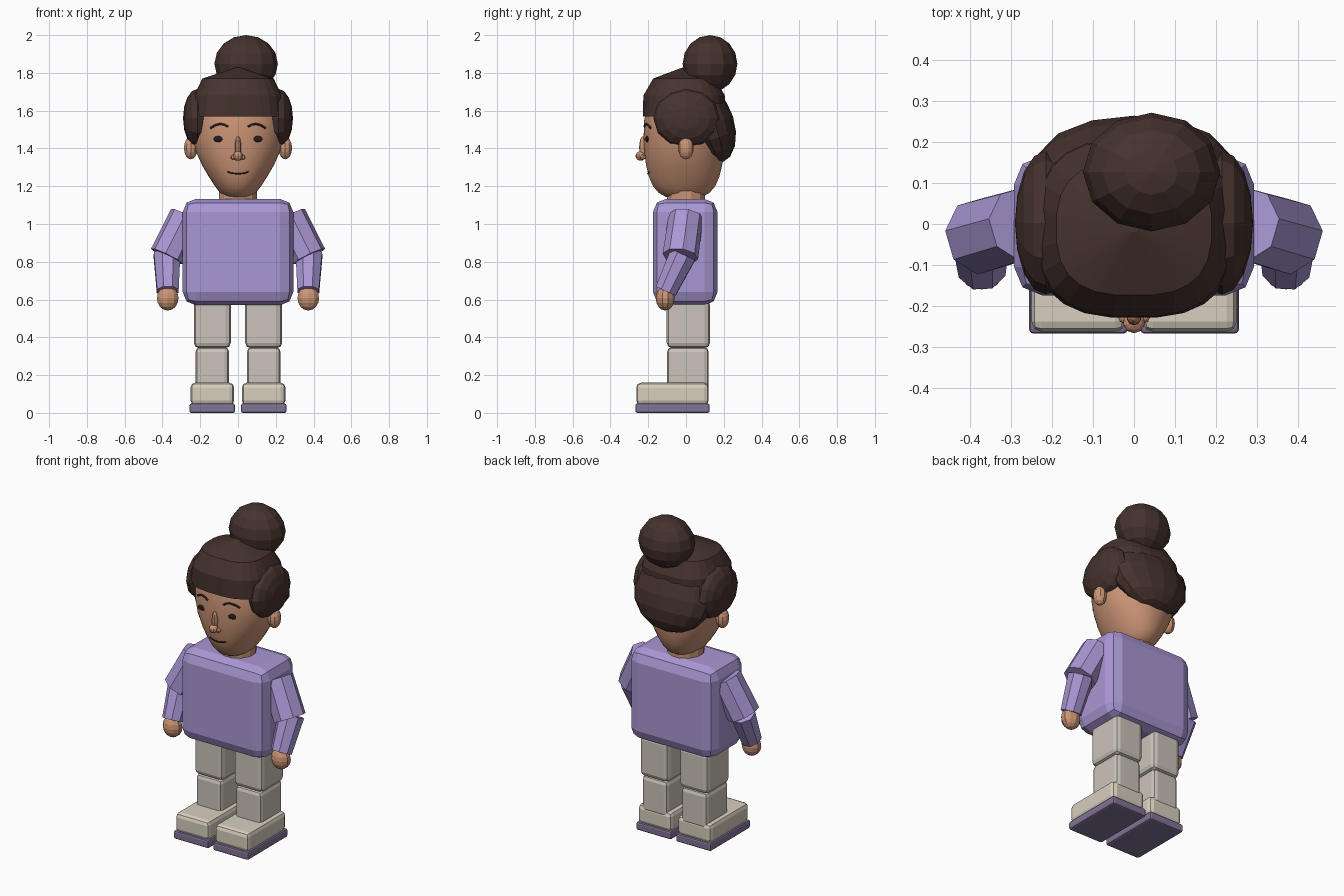
import bpy, bmesh, math
from mathutils import Matrix, Vector

if "Cube" in bpy.data.objects:
    bpy.data.objects.remove(bpy.data.objects["Cube"])


def material(name, rgb):
    m = bpy.data.materials.new(name)
    m.diffuse_color = (*rgb, 1)
    m.use_nodes = True
    m.node_tree.nodes["Principled BSDF"].inputs["Base Color"].default_value = m.diffuse_color
    return m


SKIN = material("skin", (0.60, 0.30, 0.18))
HAIR = material("hair", (0.06, 0.032, 0.026))
KNIT = material("sweater", (0.40, 0.31, 0.66))
CLOTH = material("trousers", (0.60, 0.55, 0.49))
SHOE = material("shoe", (0.68, 0.62, 0.52))
SOLE = material("sole", (0.22, 0.17, 0.30))
DARK = material("face_line", (0.02, 0.012, 0.012))


def finish(name, bm, mat):
    bmesh.ops.recalc_face_normals(bm, faces=bm.faces)
    me = bpy.data.meshes.new(name)
    bm.to_mesh(me)
    bm.free()
    me.materials.append(mat)
    ob = bpy.data.objects.new(name, me)
    bpy.context.collection.objects.link(ob)
    return ob


def ball(name, loc, radii, mat, segs=12, rings=8, rot=None):
    bm = bmesh.new()
    bmesh.ops.create_uvsphere(bm, u_segments=segs, v_segments=rings, radius=1)
    m = Matrix.Translation(loc) @ (rot or Matrix()) @ Matrix.Diagonal((*radii, 1))
    bm.transform(m)
    return finish(name, bm, mat)


def box(name, lo, hi, mat, bevel, segs=2):
    bm = bmesh.new()
    bmesh.ops.create_cube(bm, size=1)
    lo, hi = Vector(lo), Vector(hi)
    bm.transform(Matrix.Translation((lo + hi) / 2) @ Matrix.Diagonal((*(hi - lo), 1)))
    bmesh.ops.bevel(bm, geom=bm.edges[:], offset=bevel, segments=segs, profile=0.5, affect='EDGES')
    return finish(name, bm, mat)


def tube(name, a, b, r1, r2, mat, segs=8):
    a, b = Vector(a), Vector(b)
    d = b - a
    bm = bmesh.new()
    bmesh.ops.create_cone(bm, cap_ends=True, segments=segs, radius1=r1, radius2=r2, depth=d.length)
    q = d.to_track_quat('Z', 'Y').to_matrix().to_4x4()
    bm.transform(Matrix.Translation((a + b) / 2) @ q @ Matrix.Rotation(math.pi / segs, 4, 'Z'))
    return finish(name, bm, mat)


def loft(name, rings, cy, n, segs, mat):
    """Stack of superellipse rings (z, rx, ry), capped at both ends."""
    bm = bmesh.new()
    loops = []
    for z, rx, ry in rings:
        loop = []
        for i in range(segs):
            t = 2 * math.pi * (i + 0.5) / segs
            c, s = math.cos(t), math.sin(t)
            loop.append(bm.verts.new((rx * math.copysign(abs(c) ** (2 / n), c),
                                      cy + ry * math.copysign(abs(s) ** (2 / n), s), z)))
        loops.append(loop)
    for p, q in zip(loops, loops[1:]):
        for i in range(segs):
            j = (i + 1) % segs
            bm.faces.new((p[i], p[j], q[j], q[i]))
    bm.faces.new(loops[0])
    bm.faces.new(loops[-1])
    return finish(name, bm, mat)


# Head
HEAD = [(1.13, 0.035, 0.05), (1.145, 0.07, 0.10), (1.165, 0.095, 0.135), (1.20, 0.122, 0.165),
        (1.25, 0.155, 0.187), (1.31, 0.19, 0.202), (1.38, 0.222, 0.211), (1.46, 0.24, 0.215),
        (1.55, 0.243, 0.212), (1.63, 0.225, 0.195), (1.70, 0.17, 0.15)]
HEAD_Y, HEAD_N = -0.01, 2.1
head = loft("head", HEAD, HEAD_Y, HEAD_N, 40, SKIN)
for p in head.data.polygons:
    p.use_smooth = len(p.vertices) == 4


def face_point(x, z, out=0.0):
    """Point on the front of the head at x, z."""
    for (z0, a0, b0), (z1, a1, b1) in zip(HEAD, HEAD[1:]):
        if z0 <= z <= z1:
            t = (z - z0) / (z1 - z0)
            rx, ry = a0 + (a1 - a0) * t, b0 + (b1 - b0) * t
            y = HEAD_Y - ry * (1 - (abs(x) / rx) ** HEAD_N) ** (1 / HEAD_N)
            return Vector((x, y - out, z))


def face_line(name, pts, r):
    """Thin stroke laid over the face."""
    cu = bpy.data.curves.new(name, 'CURVE')
    cu.dimensions = '3D'
    cu.bevel_depth = r
    cu.bevel_resolution = 1
    cu.use_fill_caps = True
    sp = cu.splines.new('POLY')
    sp.points.add(len(pts) - 1)
    for p, (x, z) in zip(sp.points, pts):
        p.co = (*face_point(x, z, 0.001), 1)
    cu.materials.append(DARK)
    bpy.context.collection.objects.link(bpy.data.objects.new(name, cu))


# Face, neck
face_line("mouth", [(x * 0.011, 1.266 + 0.0004 * x * x) for x in range(-5, 6)], 0.004)
ball("nose_bridge", (0, -0.228, 1.405), (0.018, 0.02, 0.06), SKIN, 10, 8)
ball("nose_tip", (0, -0.24, 1.36), (0.027, 0.027, 0.025), SKIN, 10, 8)
tube("neck", (0, 0, 1.08), (0, 0, 1.22), 0.105, 0.105, SKIN, 12)

# Hair: cap with fringe, back roll and bun
loft("hair_cap", [(1.57, 0.248, 0.22), (1.68, 0.235, 0.217), (1.77, 0.19, 0.165), (1.828, 0.01, 0.01)],
     -0.01, 2.7, 24, HAIR)
ball("hair_back", (0, 0.125, 1.53), (0.255, 0.13, 0.215), HAIR, 14, 8, Matrix.Rotation(math.radians(18), 4, 'X'))
ball("hair_bun", (0.043, 0.127, 1.848), (0.168, 0.145, 0.152), HAIR, 12, 8)

# Sweater body
box("torso", (-0.293, -0.175, 0.57), (0.293, 0.167, 1.133), KNIT, 0.07)

# Paired parts
for s, side in ((-1, "right"), (1, "left")):
    # Face details, ear and side hair
    ball(f"{side}_eye", face_point(s * 0.103, 1.45), (0.028, 0.01, 0.016), DARK, 12, 8)
    brow = [(0.053, 1.515), (0.07, 1.525), (0.095, 1.53), (0.12, 1.523), (0.145, 1.508)]
    face_line(f"{side}_brow", [(s * x, z) for x, z in brow], 0.006)
    ball(f"{side}_nostril", (s * 0.024, -0.228, 1.353), (0.015, 0.015, 0.013), SKIN, 8, 6)
    ball(f"{side}_ear", (s * 0.25, 0, 1.402), (0.038, 0.041, 0.06), SKIN, 10, 8)
    ball(f"{side}_side_hair", (s * 0.215, 0.003, 1.56), (0.155, 0.176, 0.076), HAIR, 12, 8,
         Matrix.Rotation(math.pi / 2, 4, 'Y'))
    # Arm and hand
    tube(f"{side}_upper_arm", (s * 0.272, 0.0, 1.04), (s * 0.376, -0.03, 0.828), 0.092, 0.095, KNIT)
    tube(f"{side}_forearm", (s * 0.376, -0.015, 0.84), (s * 0.372, -0.107, 0.645), 0.076, 0.062, KNIT)
    ball(f"{side}_hand", (s * 0.372, -0.11, 0.607), (0.06, 0.05, 0.065), SKIN, 10, 8)
    # Leg and shoe
    for name, hx, y0, y1, z0, z1, mat, bev in (
            ("thigh", 0.098, -0.102, 0.127, 0.343, 0.60, CLOTH, 0.028),
            ("shin", 0.089, -0.10, 0.12, 0.12, 0.348, CLOTH, 0.025),
            ("shoe", 0.115, -0.263, 0.12, 0.04, 0.16, SHOE, 0.025),
            ("sole", 0.12, -0.268, 0.125, 0.0, 0.05, SOLE, 0.01)):
        cx = s * 0.136
        box(f"{side}_{name}", (cx - hx, y0, z0), (cx + hx, y1, z1), mat, bev)
